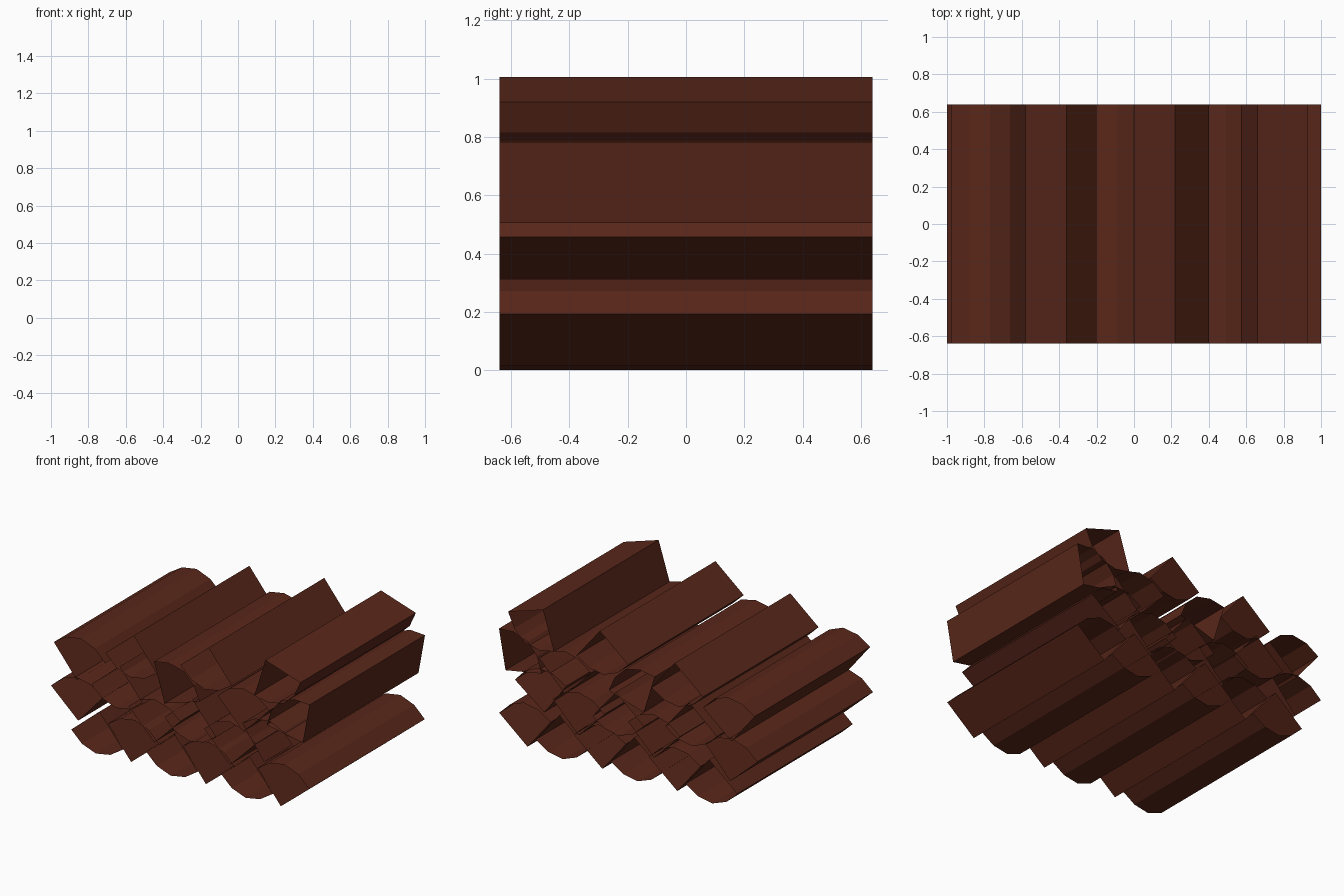
import bpy
import bmesh
from math import sin, cos, radians

if "Cube" in bpy.data.objects:
    bpy.data.objects.remove(bpy.data.objects["Cube"])

HALF = 0.64  # half log length along y

# Quarter-log section: apex at origin, rounded bark side away from it
SECTION = [(0, 0), (0.2, 0.2), (0.11, 0.27), (0, 0.3), (-0.11, 0.27), (-0.2, 0.2)]

wood = bpy.data.materials.new("dark_wood")
wood.diffuse_color = (0.10, 0.02, 0.01, 1)
wood.use_nodes = True
wood.node_tree.nodes["Principled BSDF"].inputs["Base Color"].default_value = wood.diffuse_color


def split_log(name, x, z, tilt):
    """Open-ended split log; tilt is clockwise degrees from apex-down."""
    c, s = cos(radians(tilt)), sin(radians(tilt))
    bm = bmesh.new()
    rings = []
    for y in (-HALF, HALF):
        rings.append([bm.verts.new((x + u * c + v * s, y, z - u * s + v * c))
                      for u, v in SECTION])
    front, back = rings
    n = len(SECTION)
    for i in range(n):
        j = (i + 1) % n
        bm.faces.new((front[i], front[j], back[j], back[i]))
    bm.normal_update()
    mesh = bpy.data.meshes.new(name)
    bm.to_mesh(mesh)
    bm.free()
    mesh.materials.append(wood)
    obj = bpy.data.objects.new(name, mesh)
    bpy.context.collection.objects.link(obj)


# Bottom layer: alternating bark-up and bark-down logs
for i in range(3):
    dx = 0.58 * i
    split_log(f"bottom_log_bark_up_{i + 1}", -0.38 + dx, 0.015, 5.7)
    split_log(f"bottom_log_bark_down_{i + 1}", -0.627 + dx, 0.3, 185)

# Middle layer
MIDDLE = [
    (-0.79, 0.195, -3),
    (-0.47, 0.66, 185),
    (-0.20, 0.20, 0),
    (0.095, 0.58, 185),
    (0.385, 0.20, 0),
    (0.65, 0.29, 8.5),
]
# Upper layer: loosely tilted logs
UPPER = [
    (-0.80, 0.475, 6),
    (-0.36, 0.905, 185.7),
    (-0.12, 0.495, 28),
    (0.22, 0.975, 185.7),
    (0.49, 0.46, 0),
    (0.95, 0.505, -34.7),
    (0.66, 1.005, 152.5),
]
for layer, logs in (("middle", MIDDLE), ("top", UPPER)):
    for i, (x, z, tilt) in enumerate(logs):
        split_log(f"{layer}_log_{i + 1}", x, z, tilt)
